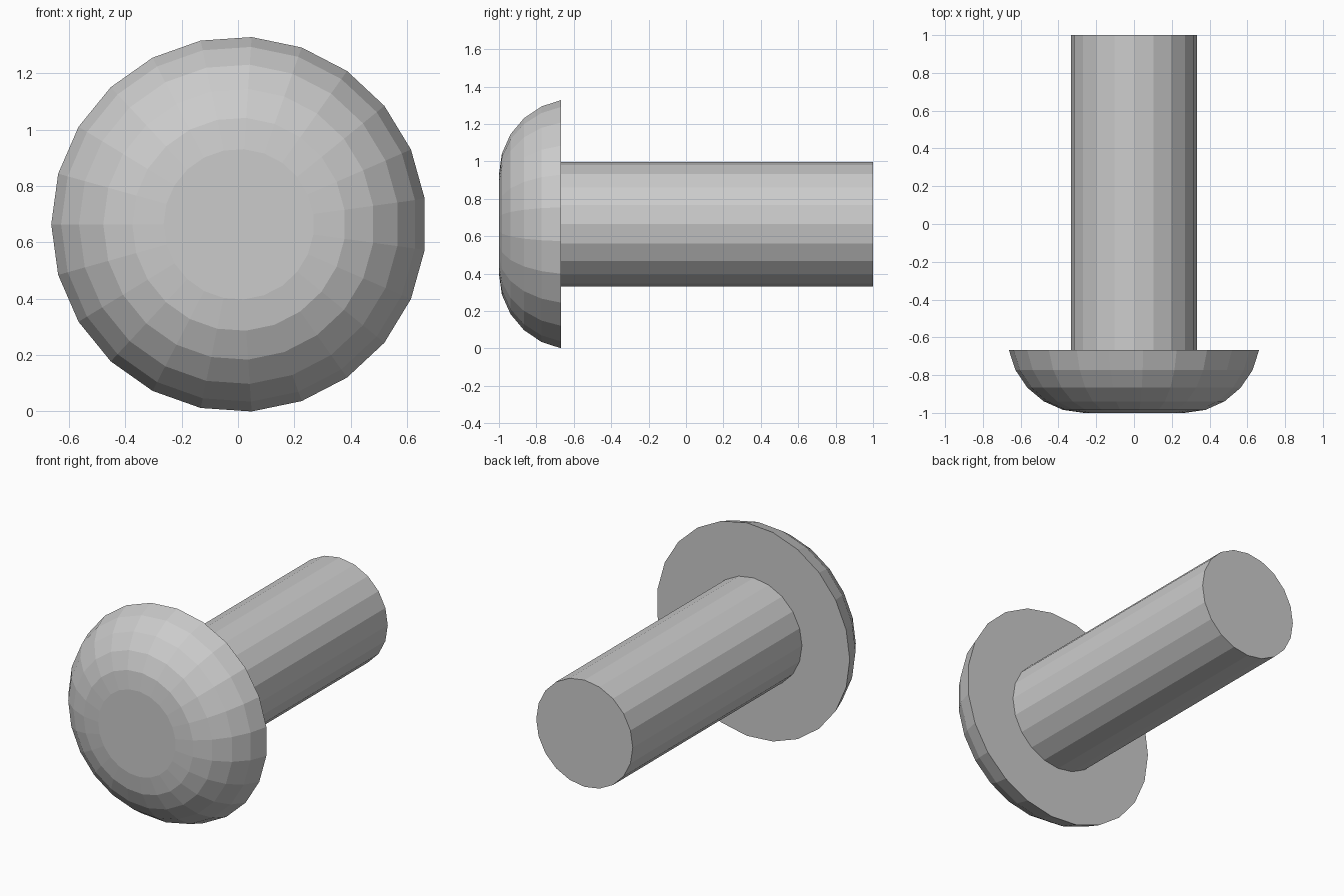
import bpy, bmesh
from math import sin, cos, pi, radians

if "Cube" in bpy.data.objects:
    bpy.data.objects.remove(bpy.data.objects["Cube"])

AXIS_Z = 0.664
HEAD_BACK = -0.667


def lathe(name, profile, sides, phase=0.0, x=0.0):
    """Flat-faced solid of revolution about the y direction; profile is (radius, y)."""
    bm = bmesh.new()
    rings = []
    for r, y in profile:
        angles = [phase + 2 * pi * i / sides for i in range(sides)]
        rings.append([bm.verts.new((x + r * cos(a), y, AXIS_Z + r * sin(a))) for a in angles])
    for a, b in zip(rings, rings[1:]):
        for i in range(sides):
            j = (i + 1) % sides
            bm.faces.new((a[i], a[j], b[j], b[i]))
    bm.faces.new(rings[0])
    bm.faces.new(rings[-1])
    bmesh.ops.recalc_face_normals(bm, faces=bm.faces)
    mesh = bpy.data.meshes.new(name)
    bm.to_mesh(mesh)
    bm.free()
    obj = bpy.data.objects.new(name, mesh)
    bpy.context.collection.objects.link(obj)
    return obj


# Domed head: flat front disc, then a five-step rounded edge to the flat back
ROUND, FLAT, STEPS = 0.405, 0.267, 5
head_profile = []
for k in range(STEPS + 1):
    t = radians(79.8) * k / STEPS
    head_profile.append((FLAT + ROUND * sin(t), -1 + ROUND * (1 - cos(t))))
head_profile[-1] = (head_profile[-1][0], HEAD_BACK)
lathe("rivet_head", head_profile, 23, phase=pi, x=0.003)

# Straight shank, seated slightly inside the head
lathe("rivet_shank", [(0.333, HEAD_BACK - 0.03), (0.333, 1.0)], 20)
